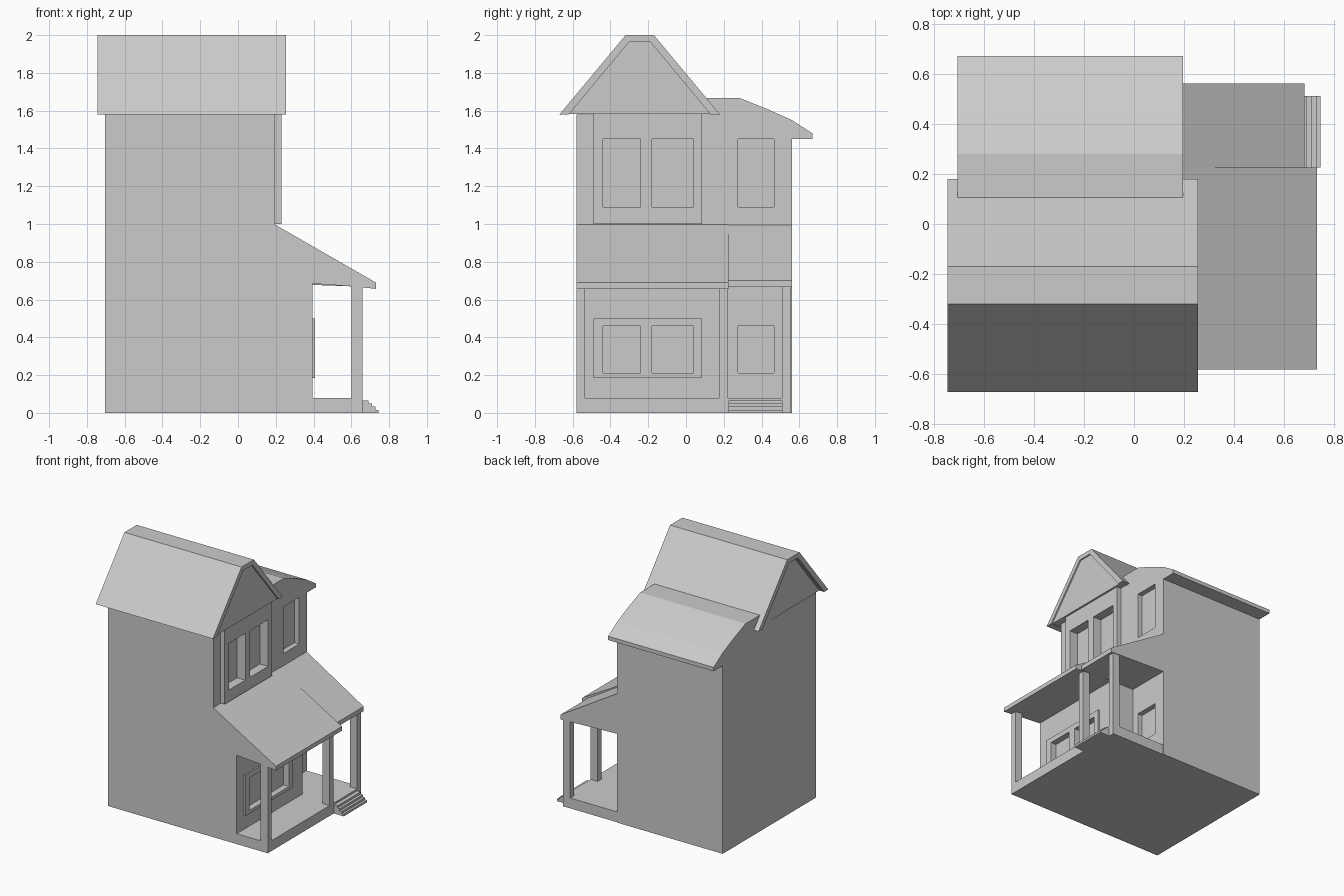
import bpy, bmesh
from mathutils import Vector

if "Cube" in bpy.data.objects:
    bpy.data.objects.remove(bpy.data.objects["Cube"])


def extrude(name, pts, a, b, axis):
    """Extrude a closed 2D profile along axis 'X' (pts are y,z) or 'Y' (pts are x,z)."""
    bm = bmesh.new()
    put = (lambda p: (a, p[0], p[1])) if axis == 'X' else (lambda p: (p[0], a, p[1]))
    face = bm.faces.new([bm.verts.new(put(p)) for p in pts])
    res = bmesh.ops.extrude_face_region(bm, geom=[face])
    d = Vector((b - a, 0, 0)) if axis == 'X' else Vector((0, b - a, 0))
    bmesh.ops.translate(bm, vec=d, verts=[v for v in res['geom'] if isinstance(v, bmesh.types.BMVert)])
    bmesh.ops.recalc_face_normals(bm, faces=bm.faces)
    me = bpy.data.meshes.new(name)
    bm.to_mesh(me)
    bm.free()
    ob = bpy.data.objects.new(name, me)
    bpy.context.collection.objects.link(ob)
    return ob


def box(name, x0, x1, y0, y1, z0, z1):
    return extrude(name, [(x0, z0), (x1, z0), (x1, z1), (x0, z1)], y0, y1, 'Y')


def cut(ob, cutters):
    bpy.context.view_layer.objects.active = ob
    for c in cutters:
        m = ob.modifiers.new("window_hole", 'BOOLEAN')
        m.operation, m.solver, m.object = 'DIFFERENCE', 'EXACT', c
        bpy.ops.object.modifier_apply(modifier=m.name)


# Main house body, including the curved rear roof with its eave
body = extrude("house_body", [(-.58, 0), (.56, 0), (.56, 1.45), (.67, 1.45), (.67, 1.48),
                              (.56, 1.55), (.42, 1.613), (.28, 1.668), (.04, 1.668),
                              (-.04, 1.58), (-.58, 1.58)], -.705, .195, 'X')
# Ground-floor front room and porch deck
room = box("front_room", .18, .395, -.58, .22, 0, .69)
box("porch_deck", .18, .66, -.58, .555, 0, .08)

# Raised window surrounds
upper_bay = box("upper_window_surround", .18, .23, -.49, .085, 1.0, 1.59)
lower_bay = box("lower_window_surround", .38, .407, -.49, .085, .185, .5)

# Recessed windows
upper, lower, rear = [], [], []
for y0, y1 in ((-.44, -.24), (-.18, .04)):
    upper.append(box("cutter", .16, .30, y0, y1, 1.09, 1.45))
    lower.append(box("cutter", .36, .45, y0, y1, .21, .46))
for z0, z1 in ((1.09, 1.45), (.21, .46)):
    rear.append(box("cutter", .155, .25, .275, .465, z0, z1))
cut(body, upper + rear)
cut(upper_bay, upper)
cut(room, lower)
cut(lower_bay, lower)
for c in upper + lower + rear:
    bpy.data.objects.remove(c)

# Gable: filled core and overhanging roof shell with a flat ridge
extrude("gable_wall", [(-.64, 1.582), (.15, 1.582), (-.19, 1.98), (-.3, 1.98)], -.705, .245, 'X')
extrude("gable_roof", [(-.67, 1.58), (-.32, 2.0), (-.17, 2.0), (.18, 1.58),
                       (.13, 1.58), (-.19, 1.965), (-.3, 1.965), (-.62, 1.58)], -.745, .255, 'X')

# Porch roof: wide front section and slightly shorter rear section
extrude("porch_roof_front", [(.19, 1.0), (.73, .69), (.73, .657), (.6, .67), (.39, .685), (.19, .685)],
        -.58, .225, 'Y')
extrude("porch_roof_rear", [(.19, .998), (.68, .702), (.68, .667), (.19, .685)], .225, .56, 'Y')

# Porch posts
for i, (y0, y1) in enumerate(((-.58, -.535), (.175, .22), (.51, .555))):
    box(f"porch_post_{i + 1}", .6, .66, y0, y1, .07, .69)

# Entrance steps
for i, x in enumerate((.745, .728, .71, .69)):
    box(f"step_{i + 1}", .65, x, .225, .51, i * .0165, (i + 1) * .0165)
